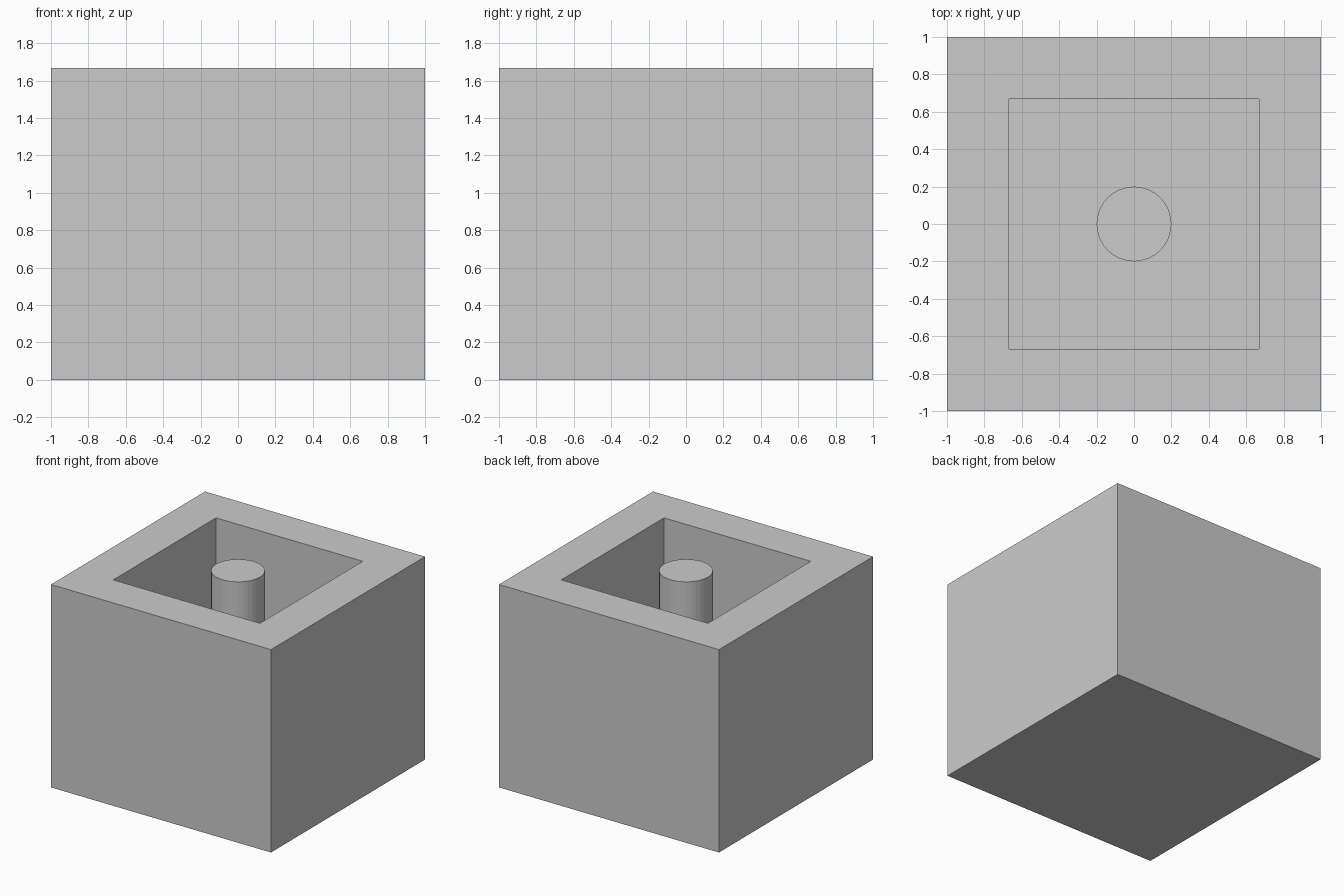
import bpy, bmesh
from mathutils import Matrix, Vector

if "Cube" in bpy.data.objects:
    bpy.data.objects.remove(bpy.data.objects["Cube"])

HEIGHT = 1.667   # overall height
WALL = 0.333     # wall and floor thickness
POST_R = 0.2


def add_object(name, bm):
    bmesh.ops.recalc_face_normals(bm, faces=bm.faces)
    mesh = bpy.data.meshes.new(name)
    bm.to_mesh(mesh)
    bm.free()
    obj = bpy.data.objects.new(name, mesh)
    bpy.context.collection.objects.link(obj)
    return obj


# Open box: inset the top face, then extrude it down to the floor
bm = bmesh.new()
bmesh.ops.create_cube(bm, size=1, matrix=Matrix.Translation((0, 0, HEIGHT / 2))
                      @ Matrix.Diagonal((2, 2, HEIGHT, 1)))
bm.normal_update()
top = max(bm.faces, key=lambda f: f.calc_center_median().z)
bmesh.ops.inset_region(bm, faces=[top], thickness=WALL, use_even_offset=True)
floor = bmesh.ops.extrude_discrete_faces(bm, faces=[top])["faces"][0]
bmesh.ops.translate(bm, verts=floor.verts, vec=Vector((0, 0, WALL - HEIGHT)))
add_object("open_box", bm)

# Centre post: stands on the floor, flush with the rim
bm = bmesh.new()
bmesh.ops.create_cone(bm, cap_ends=True, segments=32, radius1=POST_R, radius2=POST_R,
                      depth=HEIGHT - WALL,
                      matrix=Matrix.Translation((0, 0, (HEIGHT + WALL) / 2)))
add_object("centre_post", bm)
